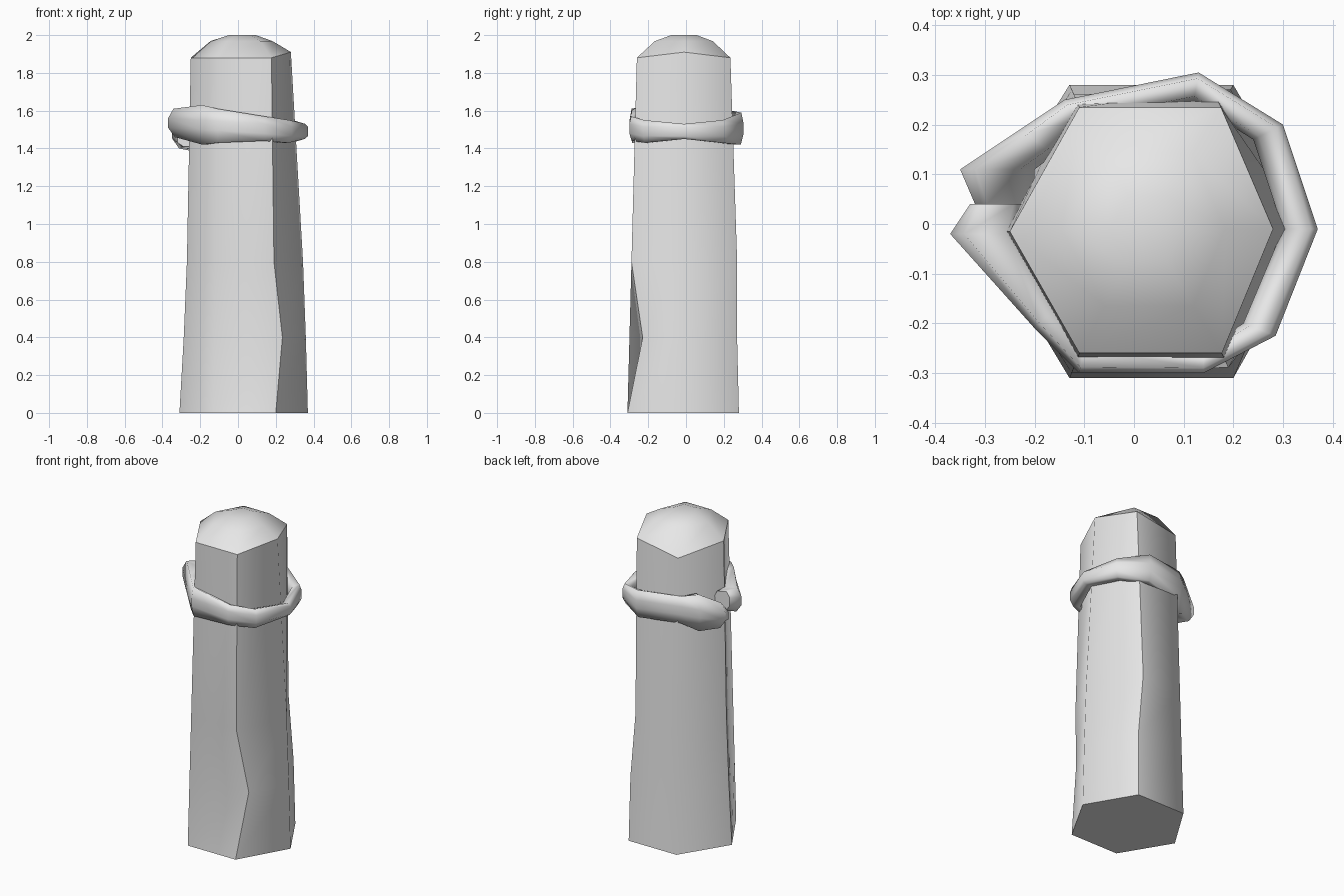
import bpy
import bmesh
from mathutils import Vector

cube = bpy.data.objects.get("Cube")
if cube:
    bpy.data.objects.remove(cube, do_unlink=True)

grey = bpy.data.materials.new("plain_grey")
grey.use_nodes = True
grey.diffuse_color = (0.8, 0.8, 0.8, 1)
grey.node_tree.nodes["Principled BSDF"].inputs["Base Color"].default_value = (0.8, 0.8, 0.8, 1)


def finish(bm, name):
    """Turn a bmesh into a smooth-shaded object that keeps its sharp edges."""
    bmesh.ops.recalc_face_normals(bm, faces=bm.faces)
    for face in bm.faces:
        face.smooth = True
    mesh = bpy.data.meshes.new(name)
    bm.to_mesh(mesh)
    bm.free()
    mesh.materials.append(grey)
    obj = bpy.data.objects.new(name, mesh)
    bpy.context.collection.objects.link(obj)
    return obj


def bridge(bm, a, b):
    """Join two closed loops of vertices with quads."""
    n = len(a)
    return [bm.faces.new((a[i], a[(i + 1) % n], b[(i + 1) % n], b[i])) for i in range(n)]


def sharpen(bm, a, b):
    edge = bm.edges.get((a, b))
    if edge:
        edge.smooth = False


# Post corners, counter-clockwise from the +x corner
RIGHT, BACK_RIGHT, BACK_LEFT, LEFT, FRONT_LEFT, FRONT_RIGHT = range(6)
ground = [(0.37, -0.01), (0.2, 0.28), (-0.13, 0.28), (-0.31, -0.01), (-0.13, -0.31), (0.2, -0.31)]
rim = [(0.28, -0.01, 1.91), (0.175, 0.235, 1.88), (-0.11, 0.235, 1.83),
       (-0.25, -0.015, 1.88), (-0.11, -0.26, 1.88), (0.177, -0.26, 1.88)]

# Chips and bulges that break up the straight corners: (corner, level) -> shift
chips = {(FRONT_RIGHT, 1): (0.04, 0.07), (BACK_RIGHT, 2): (-0.03, 0.01),
         (RIGHT, 1): (0.008, 0), (RIGHT, 2): (0.012, 0),
         (LEFT, 1): (0.01, 0), (LEFT, 2): (0.014, 0)}

# Post shaft
bm = bmesh.new()
loops = []
for level, z in enumerate((0, 0.4, 0.8)):
    loop = []
    for i in range(6):
        p = Vector((*ground[i], 0)).lerp(Vector(rim[i]), z / rim[i][2])
        p += Vector((*chips.get((i, level), (0, 0)), 0))
        loop.append(bm.verts.new(p))
    loops.append(loop)
loops.append([bm.verts.new(p) for p in rim])

# Domed post top, shrinking copies of the rim
centre = Vector((0.025, -0.01))
for scale, z in ((0.62, 1.968), (0.27, 2.0)):
    loops.append([bm.verts.new((*centre.lerp(Vector(p[:2]), scale), z)) for p in rim])
for a, b in zip(loops, loops[1:]):
    bridge(bm, a, b)
bm.faces.new(loops[0])
bm.faces.new(loops[-1])

# Every other corner is crisp, as are the base and the rim
for a, b in zip(loops[:3], loops[1:4]):
    for i in (BACK_RIGHT, LEFT, FRONT_RIGHT):
        sharpen(bm, a[i], b[i])
for loop in (loops[0], loops[3]):
    for i in range(6):
        sharpen(bm, loop[i - 1], loop[i])
finish(bm, "post")

# Strap stations: outer x, y, inner x, y, bottom, top
stations = [
    (-0.32, 0.04, -0.20, 0.04, 1.41, 1.50),
    (-0.35, 0.11, -0.20, 0.11, 1.40, 1.56),
    (-0.23, 0.19, -0.16, 0.14, 1.38, 1.61),
    (-0.14, 0.25, -0.11, 0.20, 1.43, 1.60),
    (0.13, 0.305, 0.12, 0.245, 1.42, 1.59),
    (0.30, 0.20, 0.24, 0.17, 1.43, 1.55),
    (0.37, -0.01, 0.30, -0.01, 1.45, 1.53),
    (0.285, -0.225, 0.22, -0.20, 1.43, 1.55),
    (0.14, -0.30, 0.14, -0.25, 1.44, 1.57),
    (-0.11, -0.30, -0.10, -0.24, 1.43, 1.61),
    (-0.20, -0.21, -0.15, -0.16, 1.42, 1.63),
    (-0.37, -0.02, -0.23, -0.02, 1.46, 1.61),
    (-0.33, 0.04, -0.22, 0.04, 1.48, 1.60),
]

# Leather-like strap wrapped round the post with overlapping ends
bm = bmesh.new()
sections = []
for ox, oy, ix, iy, low, high in stations:
    outer, inner = Vector((ox, oy)), Vector((ix, iy))
    mid = (low + high) / 2
    shape = ((0.25, low), (0, mid - 0.025), (0, mid + 0.025), (0.2, high), (0.8, high - 0.015), (1, mid), (0.9, low))
    sections.append([bm.verts.new((*outer.lerp(inner, t), z)) for t, z in shape])
for a, b in zip(sections, sections[1:]):
    bridge(bm, a, b)
for end in (sections[0], sections[-1]):
    bm.faces.new(end)
    for i in range(len(end)):
        sharpen(bm, end[i - 1], end[i])
finish(bm, "strap")
